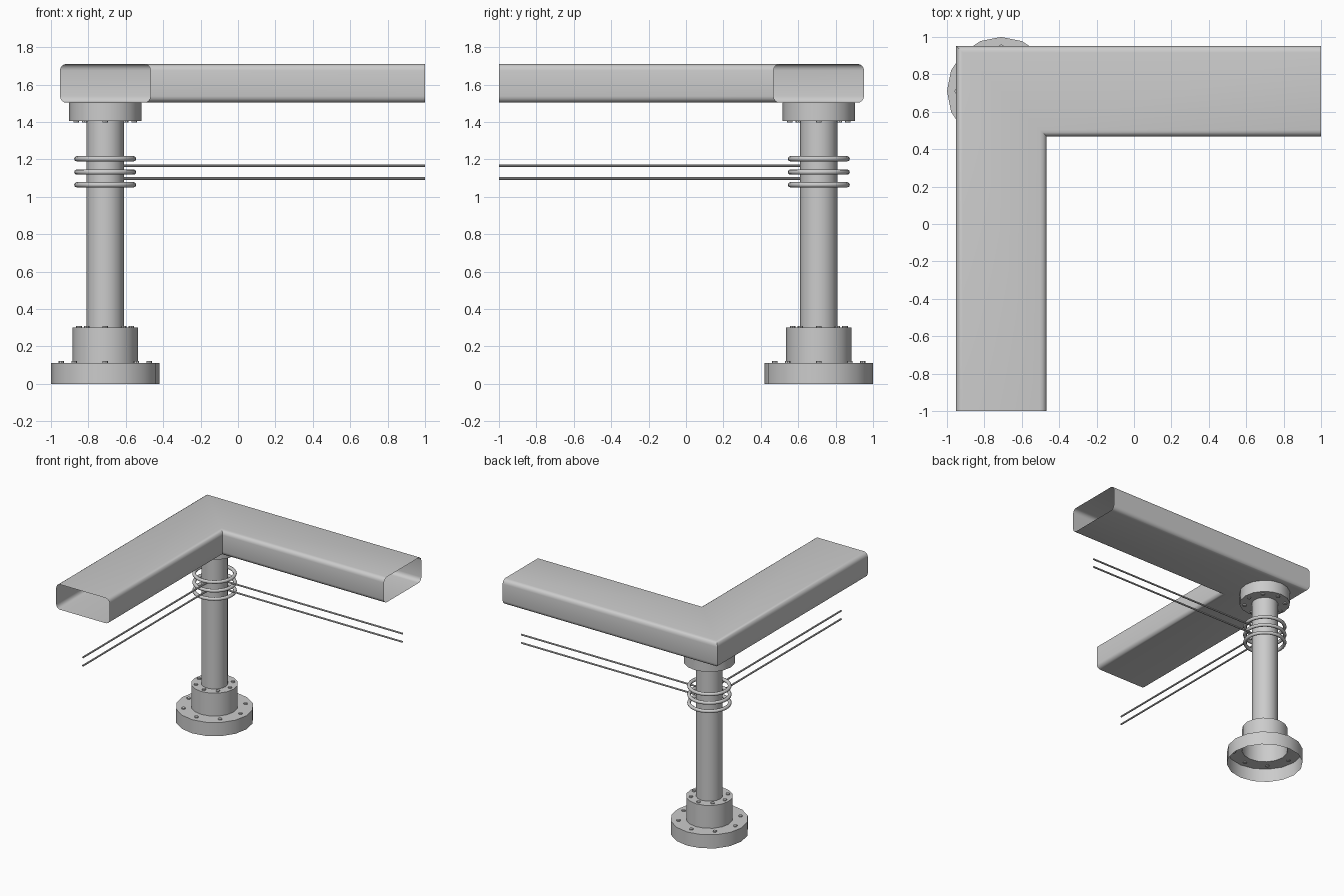
import bpy, bmesh
from math import pi, sin, cos, radians

if "Cube" in bpy.data.objects:
    bpy.data.objects.remove(bpy.data.objects["Cube"])

CX, CY = -0.71, 0.71   # post axis


def finish(name, bm):
    bmesh.ops.recalc_face_normals(bm, faces=bm.faces)
    me = bpy.data.meshes.new(name)
    bm.to_mesh(me)
    bm.free()
    ob = bpy.data.objects.new(name, me)
    bpy.context.collection.objects.link(ob)
    bpy.ops.object.select_all(action='DESELECT')
    ob.select_set(True)
    bpy.context.view_layer.objects.active = ob
    bpy.ops.object.shade_smooth_by_angle(angle=radians(35))
    return ob


def bridge(bm, a, b):
    n = len(a)
    for i in range(n):
        j = (i + 1) % n
        bm.faces.new((a[i], a[j], b[j], b[i]))


def lathe(name, profile, seg=16):
    bm = bmesh.new()
    rings = [[bm.verts.new((CX + r * cos(2 * pi * i / seg),
                            CY + r * sin(2 * pi * i / seg), z))
              for i in range(seg)] for r, z in profile]
    for a, b in zip(rings, rings[1:]):
        bridge(bm, a, b)
    return finish(name, bm)


def bolts(name, radius, z0, z1, r=0.015):
    bm = bmesh.new()
    for k in range(8):
        a = k * pi / 4
        x, y = CX + radius * cos(a), CY + radius * sin(a)
        lo, hi = [[bm.verts.new((x + r * cos(i * pi / 4), y + r * sin(i * pi / 4), z))
                   for i in range(8)] for z in (z0, z1)]
        bridge(bm, lo, hi)
        bm.faces.new(lo)
        bm.faces.new(hi)
    return finish(name, bm)


def corner_sweep(name, section):
    # section of (offset, z) swept along an L path with a mitred corner
    bm = bmesh.new()
    a = [bm.verts.new((CX + d, -1, z)) for d, z in section]
    b = [bm.verts.new((CX + d, CY - d, z)) for d, z in section]
    c = [bm.verts.new((1, CY - d, z)) for d, z in section]
    bridge(bm, a, b)
    bridge(bm, b, c)
    return finish(name, bm)


# post with stepped foot and top collar, open underneath
lathe("post", [(0.29, 0), (0.29, 0.112), (0.175, 0.112), (0.175, 0.30),
               (0.10, 0.30), (0.10, 1.405), (0.193, 1.405), (0.193, 1.503)])

# bolt circles
bolts("base_bolts", 0.235, 0.105, 0.121)
bolts("foot_bolts", 0.14, 0.295, 0.309)
bolts("collar_bolts", 0.155, 1.396, 1.41)

# hollow rounded beam
HW, Z0, Z1, R = 0.242, 1.503, 1.71, 0.035
section = []
for k, (sx, z) in enumerate([(1, Z1 - R), (-1, Z1 - R), (-1, Z0 + R), (1, Z0 + R)]):
    for i in range(5):
        a = (k + i / 4) * pi / 2
        section.append((sx * (HW - R) + R * cos(a), z + R * sin(a)))
corner_sweep("corner_beam", section)

# wires
for n, z in enumerate((1.166, 1.098)):
    corner_sweep(f"wire_{n + 1}", [(0.007 * cos(i * pi / 4), z + 0.007 * sin(i * pi / 4))
                                   for i in range(8)])

# rings around the post
for n, z in enumerate((1.203, 1.132, 1.064)):
    prof = [(0.152 + 0.014 * cos(i * pi / 4), z + 0.014 * sin(i * pi / 4)) for i in range(9)]
    ob = lathe(f"ring_{n + 1}", prof, 32)
    bm = bmesh.new()
    bm.from_mesh(ob.data)
    bmesh.ops.remove_doubles(bm, verts=bm.verts, dist=1e-4)
    bmesh.ops.recalc_face_normals(bm, faces=bm.faces)
    for f in bm.faces:
        f.smooth = True
    for e in bm.edges:
        e.smooth = True
    bm.to_mesh(ob.data)
    bm.free()
